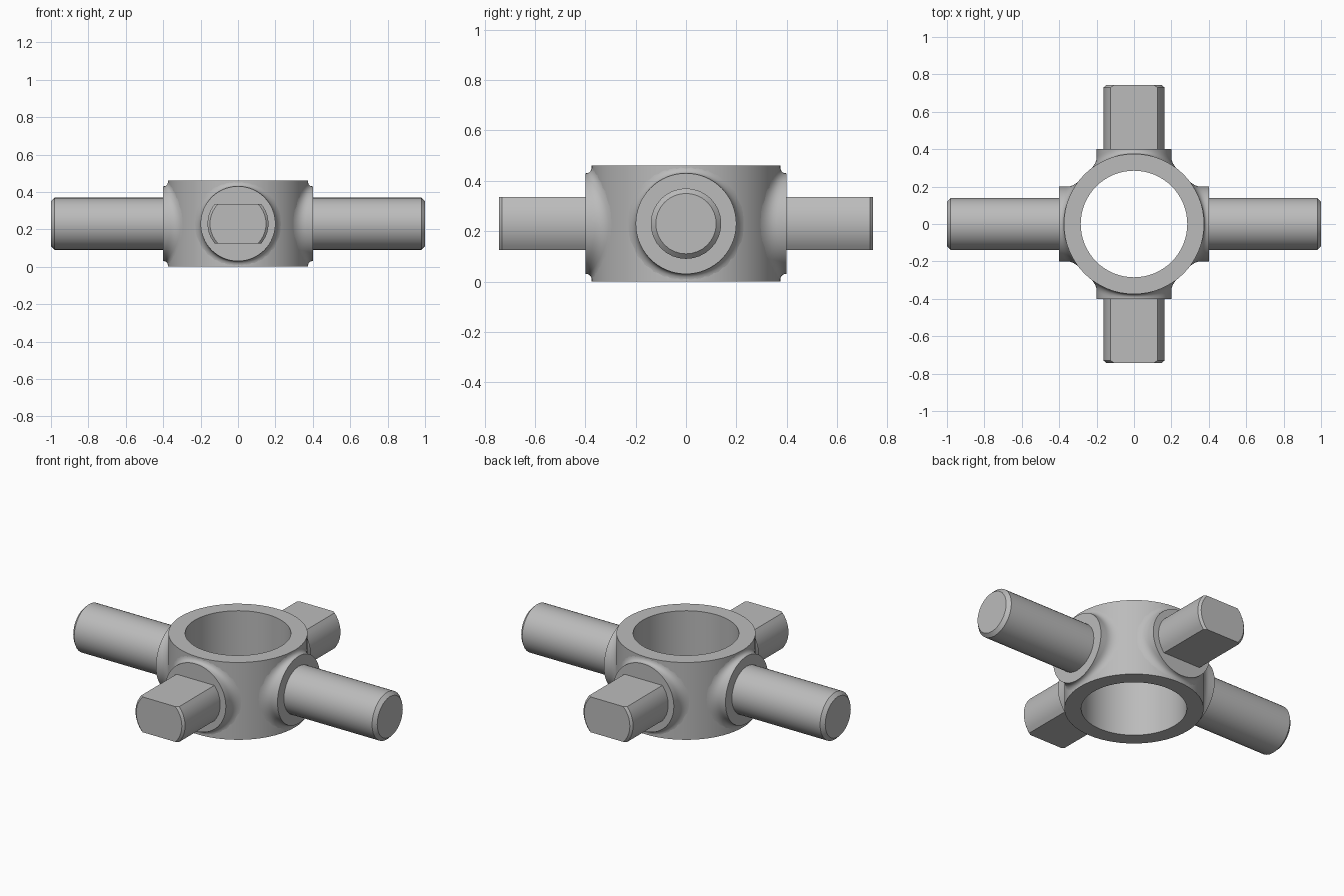
import bpy, bmesh, math
from mathutils import Matrix, Vector

if "Cube" in bpy.data.objects:
    bpy.data.objects.remove(bpy.data.objects["Cube"])

MID_Z = 0.23          # height of the arm axes
RING_R, HOLE_R, RING_H = 0.375, 0.285, 0.46
BOSS_R, BOSS_END = 0.2, 0.4

steel = bpy.data.materials.new("grey steel")
steel.use_nodes = True
grey = (0.5, 0.5, 0.5, 1)
steel.diffuse_color = grey
steel.node_tree.nodes["Principled BSDF"].inputs["Base Color"].default_value = grey


def loft(name, rings, turn=0, cap_end=True, wrap=False):
    """Skin a list of closed point loops, then turn the part about z."""
    bm = bmesh.new()
    loops = [[bm.verts.new(p) for p in ring] for ring in rings]
    pairs = list(zip(loops, loops[1:])) + ([(loops[-1], loops[0])] if wrap else [])
    for a, b in pairs:
        n = len(a)
        for i in range(n):
            j = (i + 1) % n
            bm.faces.new((a[i], a[j], b[j], b[i]))
    if cap_end:
        bm.faces.new(loops[-1])
    bm.transform(Matrix.Rotation(turn, 4, "Z"))
    bmesh.ops.recalc_face_normals(bm, faces=bm.faces)
    mesh = bpy.data.meshes.new(name)
    bm.to_mesh(mesh)
    bm.free()
    obj = bpy.data.objects.new(name, mesh)
    bpy.context.collection.objects.link(obj)
    mesh.materials.append(steel)
    bpy.ops.object.select_all(action="DESELECT")
    obj.select_set(True)
    bpy.context.view_layer.objects.active = obj
    bpy.ops.object.shade_smooth_by_angle(angle=math.radians(28))
    return obj


def angles(n):
    return [2 * math.pi * i / n for i in range(n)]


def section(x, r, flat=None, n=32):
    """Cross-section of an arm at x; flat cuts it at that half height."""
    if flat is None:
        turns = angles(n)
    else:
        a = math.asin(flat / r)
        side = [-a + 2 * a * i / 10 for i in range(11)]
        turns = side + [t + math.pi for t in side]
    return [(x, r * math.cos(t), MID_Z + r * math.sin(t)) for t in turns]


def boss_rings(n=64, steps=6):
    """Fillet rising from the curved ring wall into a round boss."""
    rings = []
    for s in range(steps + 1):
        t = s / steps
        ring = []
        for a in angles(n):
            c, d = math.cos(a), math.sin(a)
            f = 0.028 + 0.014 * abs(c)
            foot_r = BOSS_R + f
            wall = lambda r: math.sqrt(RING_R ** 2 - (r * c) ** 2)
            foot = Vector((wall(foot_r) - 0.001, foot_r))
            corner = Vector((wall(BOSS_R), BOSS_R))
            top = Vector((min(BOSS_END - 0.002, corner.x + f), BOSS_R))
            p = foot * (1 - t) ** 2 + corner * 2 * t * (1 - t) + top * t * t
            ring.append((p.x, p.y * c, MID_Z + p.y * d))
        rings.append(ring)
    rings.append(section(BOSS_END, BOSS_R, n=n))
    return rings


# Central ring
profile = [(RING_R, 0), (RING_R, RING_H), (HOLE_R, RING_H), (HOLE_R, 0)]
loft("ring", [[(r * math.cos(a), r * math.sin(a), z) for a in angles(64)]
              for r, z in profile], cap_end=False, wrap=True)

# Four bosses, two long round pins and two short flattened pins
for i, side in enumerate(("left", "back", "right", "front")):
    turn = i * math.pi / 2
    loft(side + "_boss", boss_rings(), turn)
    if i % 2 == 0:
        rings = [section(0.395, 0.14), section(0.98, 0.14), section(1, 0.12)]
        loft(side + "_round_pin", rings, turn)
    else:
        rings = [section(0.395, 0.163, 0.105), section(0.73, 0.163, 0.105),
                 section(0.742, 0.15, 0.105)]
        loft(side + "_flat_pin", rings, turn)
